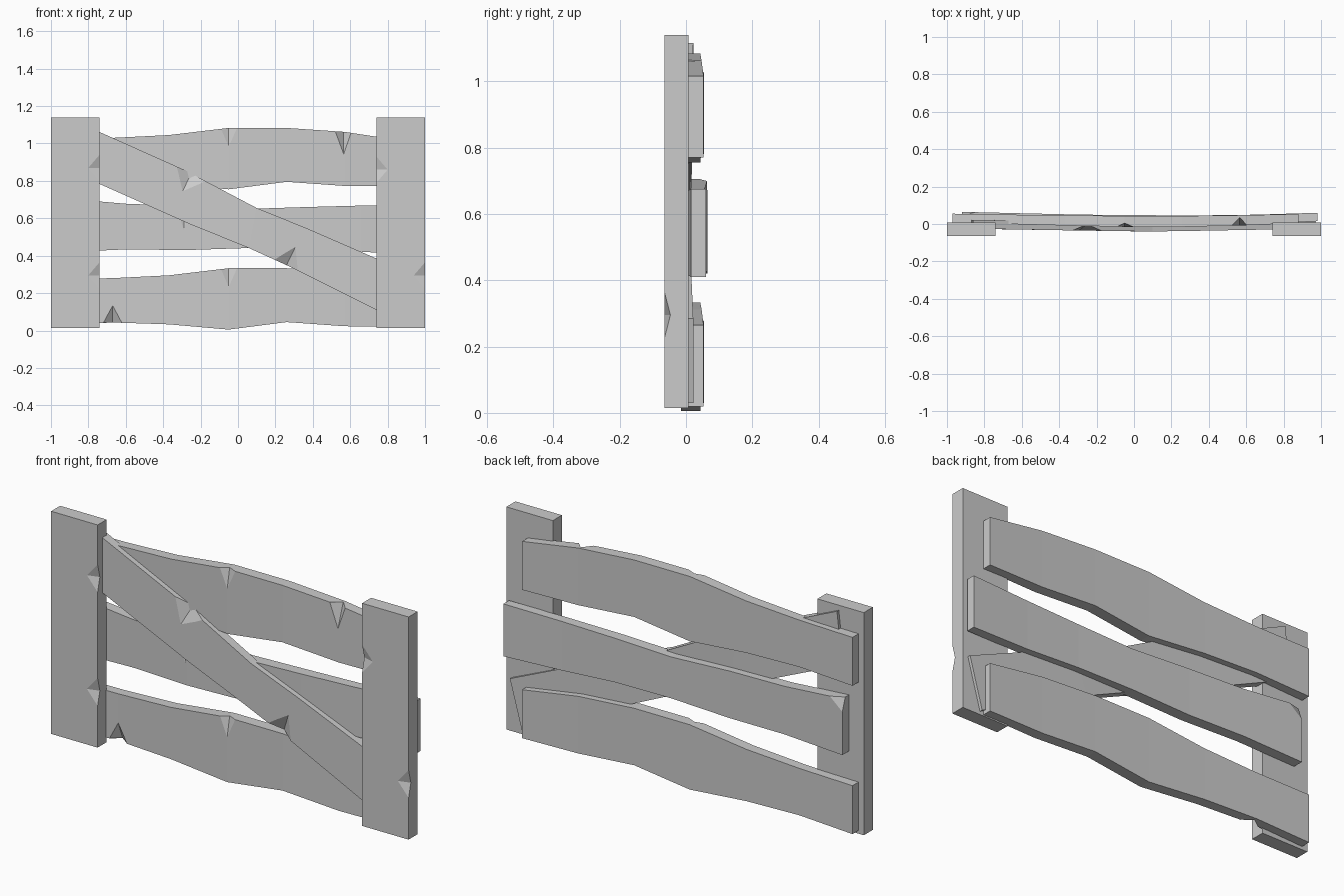
import bpy, bmesh
from mathutils import Matrix, Vector

if "Cube" in bpy.data.objects:
    bpy.data.objects.remove(bpy.data.objects["Cube"])


def make_object(name, bm):
    bmesh.ops.recalc_face_normals(bm, faces=bm.faces)
    mesh = bpy.data.meshes.new(name)
    bm.to_mesh(mesh)
    bm.free()
    ob = bpy.data.objects.new(name, mesh)
    bpy.context.collection.objects.link(ob)
    return ob


def chip(ob, chips):
    """Carve faceted notches: each is centre, half sizes, turn about y."""
    bm = bmesh.new()
    for centre, size, turn in chips:
        axes = [Vector((1, 0, 0)), Vector((0, 1, 0)), Vector((0, 0, 1))]
        m = (Matrix.Translation(centre) @ Matrix.Rotation(turn, 4, 'Y')
             @ Matrix.Diagonal((*size, 1)))
        v = [bm.verts.new(m @ (a * s)) for a in axes for s in (1, -1)]
        for i in (0, 1):
            for j in (2, 3):
                for k in (4, 5):
                    f = bm.faces.new((v[i], v[j], v[k]))
                    if (i + j + k) % 2:
                        f.normal_flip()
    cutter = make_object(ob.name + "_cutter", bm)
    cutter.hide_render = True
    mod = ob.modifiers.new("chips", 'BOOLEAN')
    mod.operation = 'DIFFERENCE'
    mod.solver = 'EXACT'
    mod.object = cutter
    bpy.context.view_layer.objects.active = ob
    bpy.ops.object.modifier_apply(modifier=mod.name)
    bpy.data.objects.remove(cutter)


def plank(name, top, bottom, fronts, backs, dz=0):
    """Warped board: quads between stations, each a four-corner section."""
    bm = bmesh.new()
    rings = []
    for (tx, tz), (bx, bz), f, b in zip(top, bottom, fronts, backs):
        rings.append([bm.verts.new(p) for p in (
            (tx, f, tz + dz), (tx, b, tz + dz), (bx, b, bz + dz), (bx, f, bz + dz))])
    for r, s in zip(rings, rings[1:]):
        for i in range(4):
            j = (i + 1) % 4
            bm.faces.new((r[i], r[j], s[j], s[i]))
    bm.faces.new(rings[0])
    bm.faces.new(rings[-1][::-1])
    return make_object(name, bm)


# Upright posts with chipped front edges
def post(name, x, chips):
    bm = bmesh.new()
    bmesh.ops.create_cube(bm, size=1, matrix=Matrix.Translation((x, -0.029, 0.577))
                          @ Matrix.Diagonal((0.26, 0.072, 1.126, 1)))
    ob = make_object(name, bm)
    chip(ob, [((cx, -0.065, cz), (0.06, 0.018, 0.07), 0) for cx, cz in chips])


post("left_post", -0.87, [(-0.74, 0.87), (-0.74, 0.295)])
post("right_post", 0.87, [(0.74, 0.86), (1.0, 0.295)])

# Upper and lower rails share one warped outline
xs = (-0.97, -0.67, -0.37, -0.05, 0.26, 0.57, 0.88)
tops = (1.025, 1.03, 1.045, 1.083, 1.083, 1.062, 1.015)
lows = (0.78, 0.793, 0.783, 0.755, 0.795, 0.773, 0.77)
fronts = (0.005, 0.0, -0.008, -0.015, -0.015, -0.008, 0.005)
backs = (0.055, 0.05, 0.046, 0.043, 0.043, 0.047, 0.053)
for name, dz in (("upper_rail", 0), ("lower_rail", -0.75)):
    rail = plank(name, list(zip(xs, tops)), list(zip(xs, lows)), fronts, backs, dz)
    chips = [((-0.05, -0.015, 1.083 + dz), (0.045, 0.02, 0.1), 0)]
    if dz == 0:
        chips.append(((0.565, -0.01, 1.063), (0.045, 0.045, 0.125), 0))
    else:
        chips.append(((-0.67, 0.0, 0.043), (0.05, 0.035, 0.09), 0))
    chip(rail, chips)

# Middle rail, shifted right and warped differently
xs = (-0.92, -0.59, -0.28, 0.05, 0.36, 0.66, 0.98)
tops = (0.705, 0.677, 0.668, 0.65, 0.66, 0.668, 0.675)
lows = (0.42, 0.434, 0.43, 0.441, 0.438, 0.42, 0.41)
fronts = (0.012, 0.002, -0.008, -0.012, -0.01, 0.0, 0.015)
backs = (0.065, 0.057, 0.05, 0.047, 0.046, 0.05, 0.06)
rail = plank("middle_rail", list(zip(xs, tops)), list(zip(xs, lows)), fronts, backs)
chip(rail, [((-0.29, -0.008, 0.668), (0.045, 0.02, 0.13), 0),
            ((-0.92, 0.066, 0.706), (0.09, 0.025, 0.07), 0)])

# Diagonal brace, its ends showing just behind the posts
brace = plank(
    "diagonal_brace",
    [(-0.86, 1.115), (-0.29, 0.86), (0.1, 0.655), (0.36, 0.55), (0.97, 0.285)],
    [(-0.89, 0.85), (-0.26, 0.57), (0.06, 0.44), (0.28, 0.34), (0.9, 0.03)],
    (-0.025, -0.035, -0.04, -0.036, -0.025),
    (0.022, 0.012, 0.005, 0.01, 0.022))
chip(brace, [((-0.25, -0.036, 0.84), (0.09, 0.035, 0.11), 0.45),
             ((0.26, -0.037, 0.35), (0.07, 0.035, 0.11), 0.45)])
